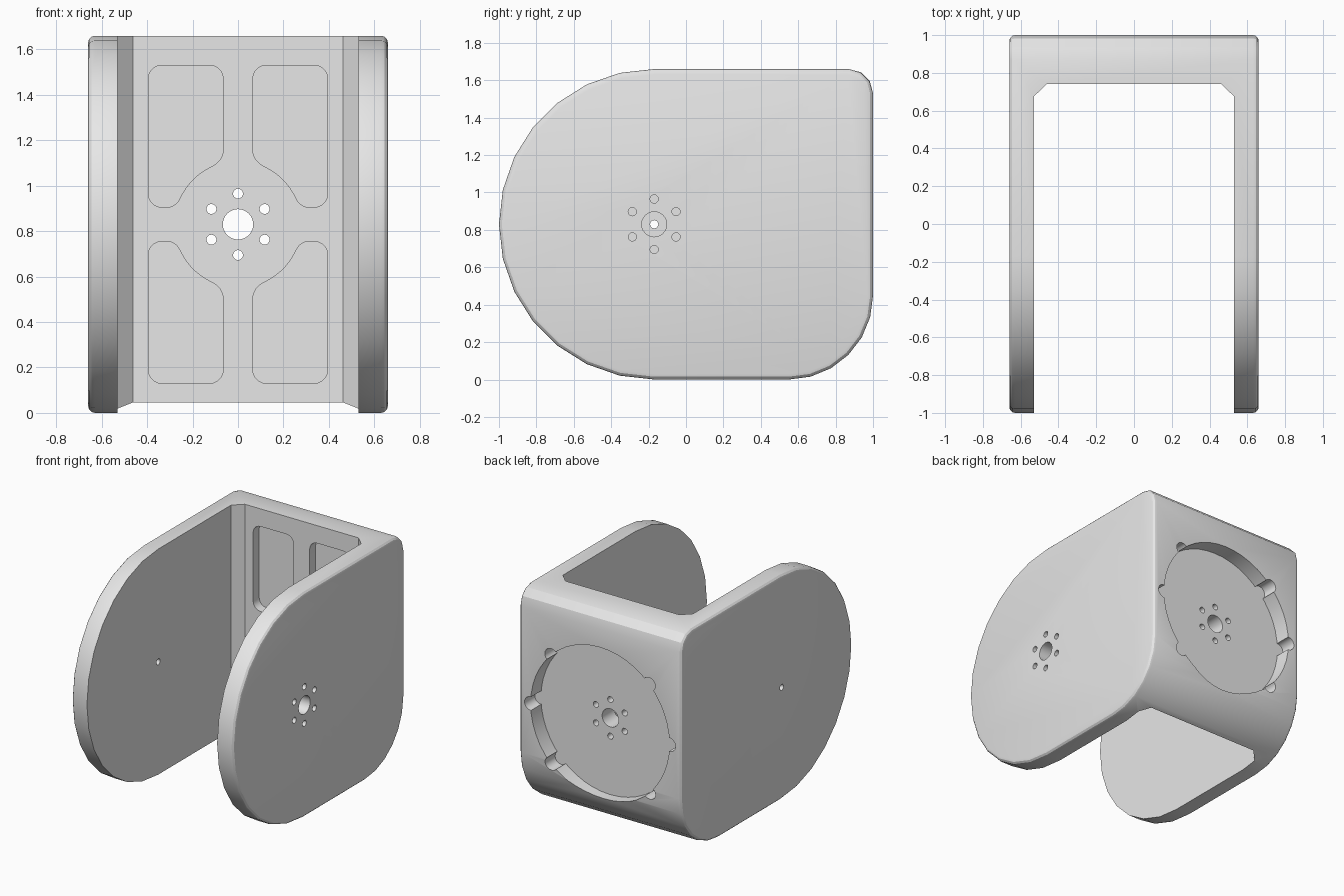
import bpy, bmesh, math
from mathutils import Vector, Matrix

if "Cube" in bpy.data.objects:
    bpy.data.objects.remove(bpy.data.objects["Cube"])

HEIGHT, HUB_Z, HUB_Y = 1.66, 0.83, -0.17
HALF_W, INNER_W = 0.66, 0.53
WALL_FRONT = 0.74

grey = bpy.data.materials.new("light grey")
grey.use_nodes = True
grey.diffuse_color = (0.8, 0.8, 0.8, 1)
grey.node_tree.nodes["Principled BSDF"].inputs["Base Color"].default_value = (0.8, 0.8, 0.8, 1)


def rounded(corners):
    """Outline from corners given as (u, v, radius, segments)."""
    out = []
    for i, (u, v, r, n) in enumerate(corners):
        p = Vector((u, v))
        if r == 0:
            out.append(p)
            continue
        a = (Vector(corners[i - 1][:2]) - p).normalized()
        b = (Vector(corners[(i + 1) % len(corners)][:2]) - p).normalized()
        half = math.acos(max(-1, min(1, a.dot(b)))) / 2
        centre = p + (a + b).normalized() * r / math.sin(half)
        arm = p + a * r / math.tan(half) - centre
        sweep = math.pi - 2 * half
        if a.x * b.y - a.y * b.x > 0:
            sweep = -sweep
        for k in range(n + 1):
            q = centre + Matrix.Rotation(sweep * k / n, 2) @ arm
            if not out or min((q - out[-1]).length, (q - out[0]).length) > 1e-4:
                out.append(q)
    return out


def circle(u, v, r, n=24):
    return [Vector((u + r * math.cos(math.tau * k / n), v + r * math.sin(math.tau * k / n)))
            for k in range(n)]


def prism(name, outline, axis, lo, hi, edge_round=0):
    """Extrude an outline along an axis, optionally rounding the cap edges."""
    place = {"x": lambda p, d: (d, p.x, p.y),
             "y": lambda p, d: (p.x, d, p.y),
             "z": lambda p, d: (p.x, p.y, d)}[axis]
    bm = bmesh.new()
    low = [bm.verts.new(place(p, lo)) for p in outline]
    high = [bm.verts.new(place(p, hi)) for p in outline]
    caps = [bm.faces.new(low), bm.faces.new(high)]
    n = len(outline)
    for i in range(n):
        j = (i + 1) % n
        bm.faces.new((low[i], low[j], high[j], high[i]))
    bmesh.ops.recalc_face_normals(bm, faces=bm.faces)
    if edge_round:
        rim = [e for f in caps for e in f.edges]
        bmesh.ops.bevel(bm, geom=rim, offset=edge_round, segments=3,
                        profile=0.5, affect="EDGES")
    mesh = bpy.data.meshes.new(name)
    bm.to_mesh(mesh)
    bm.free()
    mesh.materials.append(grey)
    obj = bpy.data.objects.new(name, mesh)
    bpy.context.collection.objects.link(obj)
    return obj


def cut(target, outline, axis, lo, hi):
    cutter = prism("cutter", outline, axis, lo, hi)
    cutter.hide_render = True
    mod = target.modifiers.new("cut", "BOOLEAN")
    mod.operation, mod.solver, mod.object = "DIFFERENCE", "EXACT", cutter
    bpy.context.view_layer.objects.active = target
    bpy.ops.object.modifier_apply(modifier=mod.name)
    bpy.data.objects.remove(cutter)


# Solid body: round nose, large lower back radius, small upper back radius
side_profile = rounded([(-1, 0, 0.83, 7), (1, 0, 0.45, 6),
                        (1, HEIGHT, 0.13, 3), (-1, HEIGHT, 0.83, 7)])
bracket = prism("bracket", side_profile, "x", -HALF_W, HALF_W, 0.03)

# Open channel between the two cheeks, with chamfered inner corners
channel = [Vector(p) for p in ((-INNER_W, -2), (INNER_W, -2), (INNER_W, 0.675),
                               (0.463, WALL_FRONT), (-0.463, WALL_FRONT), (-INNER_W, 0.675))]
cut(bracket, channel, "z", -1, 3)

# Rounded lower lip of the back wall
bm = bmesh.new()
bm.from_mesh(bracket.data)
lip = [e for e in bm.edges if e.calc_length() > 0.5
       and all(abs(v.co.y - WALL_FRONT) < 1e-3 and v.co.z < 0.2 for v in e.verts)]
if lip:
    bmesh.ops.bevel(bm, geom=lip, offset=0.03, segments=3, profile=0.5, affect="EDGES")
bm.to_mesh(bracket.data)
bm.free()

# Four shallow pockets inside the back wall, curved around the hub
pocket = rounded([(0.065, 0.7, 0.06, 5), (0.065, 0.282, 0.08, 5), (0.207, 0.207, 0.28, 5),
                  (0.277, 0.075, 0.06, 5), (0.395, 0.075, 0.06, 5), (0.395, 0.7, 0.06, 5)])
for sx in (1, -1):
    for sz in (1, -1):
        outline = [Vector((p.x * sx, HUB_Z + p.y * sz)) for p in pocket]
        cut(bracket, outline, "y", 0.6, 0.81)

# Round recess in the back with six rim notches
RECESS_R, RECESS_FLOOR = 0.565, 0.88
cut(bracket, circle(0, HUB_Z, RECESS_R, 48), "y", RECESS_FLOOR, 1.2)
for deg in (0, 45, 135, 180, 225, 315):
    a = math.radians(deg)
    cut(bracket, circle(RECESS_R * math.cos(a), HUB_Z + RECESS_R * math.sin(a), 0.05, 20),
        "y", RECESS_FLOOR, 1.2)

# Hub bores with six screw holes: back wall and left cheek
for axis, u, lo, hi in (("y", 0, 0.6, 1.2), ("x", HUB_Y, 0.4, 0.9)):
    cut(bracket, circle(u, HUB_Z, 0.067), axis, lo, hi)
    for k in range(6):
        a = math.radians(30 + 60 * k)
        cut(bracket, circle(u + 0.135 * math.cos(a), HUB_Z + 0.135 * math.sin(a), 0.022, 16),
            axis, lo, hi)

# Small pivot hole in the right cheek
cut(bracket, circle(HUB_Y, HUB_Z, 0.022, 16), "x", -0.9, -0.4)

# Smooth the curves, keep the corners sharp
bpy.ops.object.select_all(action="DESELECT")
bracket.select_set(True)
bpy.context.view_layer.objects.active = bracket
bpy.ops.object.shade_smooth_by_angle(angle=math.radians(28))
